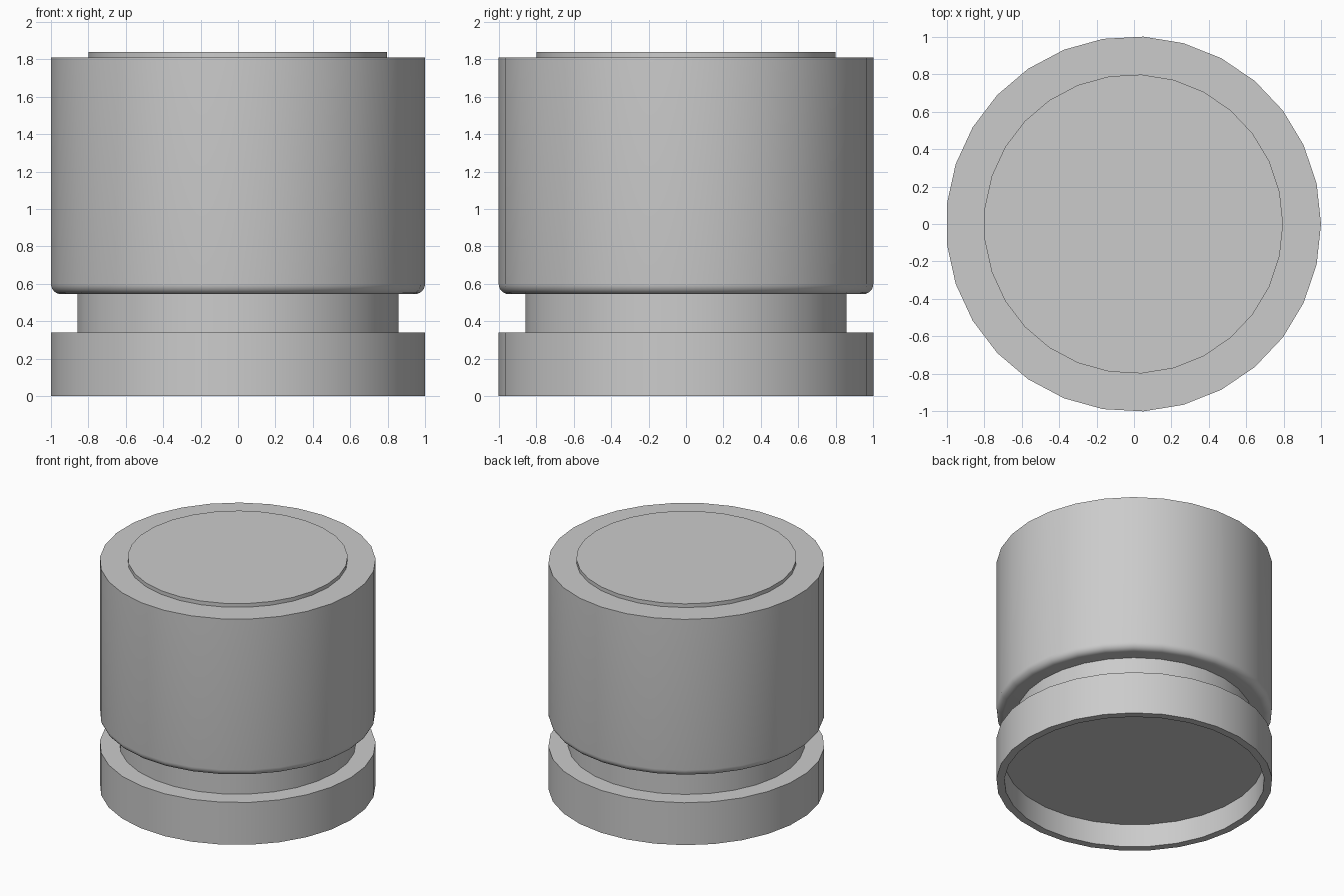
import bpy
import bmesh
import math

SIDES = 29
CENTRE_X = -0.003  # centres the odd-sided outline on x = 0

cube = bpy.data.objects.get("Cube")
if cube:
    bpy.data.objects.remove(cube, do_unlink=True)

grey = bpy.data.materials.new("plain grey")
grey.use_nodes = True
grey.diffuse_color = (0.6, 0.6, 0.6, 1)
grey.node_tree.nodes["Principled BSDF"].inputs["Base Color"].default_value = (0.6, 0.6, 0.6, 1)


def turned_part(name, profile):
    """Spin a (radius, height) profile, listed bottom to top, and cap both ends."""
    bm = bmesh.new()
    rings = []
    for radius, height in profile:
        angles = [math.tau * i / SIDES for i in range(SIDES)]
        rings.append([bm.verts.new((radius * math.cos(a), radius * math.sin(a), height))
                      for a in angles])
    for low, high in zip(rings, rings[1:]):
        for i in range(SIDES):
            j = (i + 1) % SIDES
            bm.faces.new((low[i], low[j], high[j], high[i]))
    bm.faces.new(rings[0][::-1])
    bm.faces.new(rings[-1])
    bmesh.ops.recalc_face_normals(bm, faces=bm.faces)
    mesh = bpy.data.meshes.new(name)
    bm.to_mesh(mesh)
    bm.free()
    mesh.materials.append(grey)
    part = bpy.data.objects.new(name, mesh)
    part.location.x = CENTRE_X
    bpy.context.collection.objects.link(part)
    bpy.ops.object.select_all(action='DESELECT')
    part.select_set(True)
    bpy.context.view_layer.objects.active = part
    bpy.ops.object.shade_smooth_by_angle(angle=math.radians(30))
    return part


R = 1.003      # outer radius
ROUND = 0.055  # rounding of the body's lower rim

# Base ring with a recessed underside
turned_part("base", [(0.945, 0.185), (0.945, 0), (R, 0), (R, 0.34)])

# Narrow neck between base and body
turned_part("neck", [(0.86, 0.33), (0.86, 0.56)])

# Body with a rounded lower rim
rim = [(R - ROUND + ROUND * math.sin(t), 0.545 + ROUND - ROUND * math.cos(t))
       for t in (math.pi / 2 * k / 6 for k in range(7))]
turned_part("body", rim + [(R, 1.81)])

# Thin raised disc on top
turned_part("top_disc", [(0.8, 1.8), (0.8, 1.84)])
